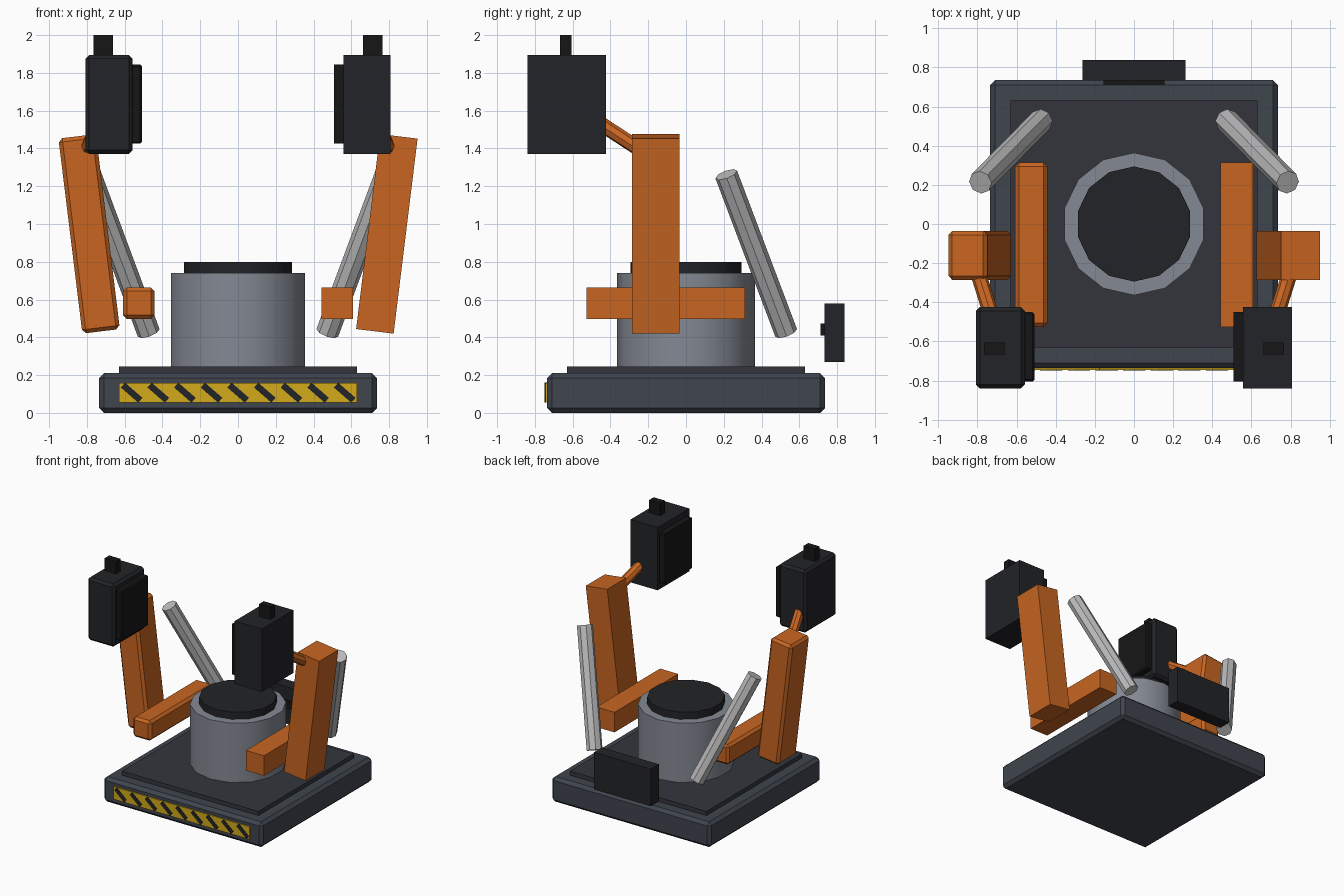
import bpy, math
from mathutils import Vector

if "Cube" in bpy.data.objects:
    bpy.data.objects.remove(bpy.data.objects["Cube"])


def material(name, r, g, b):
    m = bpy.data.materials.new(name)
    m.diffuse_color = (r, g, b, 1)
    m.use_nodes = True
    m.node_tree.nodes["Principled BSDF"].inputs["Base Color"].default_value = m.diffuse_color
    return m


STEEL = material("dark_steel", 0.05, 0.058, 0.075)
DECK = material("deck_steel", 0.032, 0.036, 0.046)
GREY = material("drum_grey", 0.23, 0.25, 0.29)
BLACK = material("black_metal", 0.016, 0.017, 0.02)
SOOT = material("soot_black", 0.008, 0.008, 0.008)
ORANGE = material("orange_paint", 0.58, 0.13, 0.015)
PIPE = material("pale_metal", 0.5, 0.5, 0.51)
YELLOW = material("warning_yellow", 0.65, 0.4, 0.01)


def finish(name, mat):
    ob = bpy.context.object
    ob.name = name
    ob.data.materials.append(mat)
    return ob


def box(name, mat, center, size, rot=(0, 0, 0), bevel=0):
    bpy.ops.mesh.primitive_cube_add(size=1, location=center, rotation=rot)
    ob = finish(name, mat)
    for v in ob.data.vertices:
        v.co *= Vector(size)
    if bevel:
        mod = ob.modifiers.new("edge_bevel", 'BEVEL')
        mod.width = bevel
        mod.segments = 1
    return ob


def rod(name, mat, a, b, radius, sides):
    a, b = Vector(a), Vector(b)
    d = b - a
    bpy.ops.mesh.primitive_cylinder_add(
        vertices=sides, radius=radius, depth=d.length, location=(a + b) / 2,
        rotation=d.to_track_quat('Z', 'Y').to_euler())
    return finish(name, mat)


def drum(name, mat, radius, z0, z1):
    bpy.ops.mesh.primitive_cylinder_add(
        vertices=14, radius=radius, depth=z1 - z0, location=(0, 0, (z0 + z1) / 2))
    ob = finish(name, mat)
    bpy.ops.object.shade_smooth_by_angle()
    return ob


# Base and turntable drum
box("base_slab", STEEL, (0, 0, 0.105), (1.47, 1.47, 0.21), bevel=0.025)
box("deck_plate", DECK, (0, 0, 0.222), (1.26, 1.26, 0.046))
drum("drum", GREY, 0.364, 0.24, 0.74)
drum("drum_cap", BLACK, 0.294, 0.73, 0.80)

# Warning strip with slanted stripes
box("warning_strip", YELLOW, (0, -0.735, 0.107), (1.26, 0.02, 0.105))
for i in range(9):
    box(f"warning_stripe_{i + 1}", BLACK, (-0.563 + 0.141 * i, -0.736, 0.107),
        (0.122, 0.024, 0.034), rot=(0, math.radians(41), 0))

# Rear box with its front nub
box("rear_box", BLACK, (0, 0.786, 0.425), (0.525, 0.106, 0.31))
box("rear_box_nub", SOOT, (0, 0.73, 0.442), (0.31, 0.036, 0.062))

# Paired arms, pods and pipes; only the left set has softened edges
for side, s in (("left", -1), ("right", 1)):
    bev = 0.02 if s < 0 else 0
    box(f"{side}_lower_arm", ORANGE, (s * 0.525, -0.107, 0.581),
        (0.167, 0.84, 0.167), bevel=bev)
    box(f"{side}_upper_arm", ORANGE, (s * 0.788, -0.16, 0.948),
        (0.2, 0.25, 1.04), rot=(0, s * math.radians(7), 0), bevel=bev)
    rod(f"{side}_pod_link", ORANGE, (s * 0.825, -0.16, 1.34),
        (s * 0.68, -0.62, 1.64), 0.04, 8)
    box(f"{side}_pod", BLACK, (s * 0.683, -0.632, 1.633),
        (0.25, 0.416, 0.525), bevel=bev)
    box(f"{side}_pod_face", SOOT, (s * 0.54, -0.628, 1.635),
        (0.064, 0.355, 0.42), bevel=bev * 0.5)
    box(f"{side}_pod_knob", SOOT, (s * 0.714, -0.636, 1.94), (0.103, 0.06, 0.12))
    rod(f"{side}_exhaust_pipe", PIPE, (s * 0.473, 0.53, 0.424),
        (s * 0.785, 0.213, 1.262), 0.061, 8)
